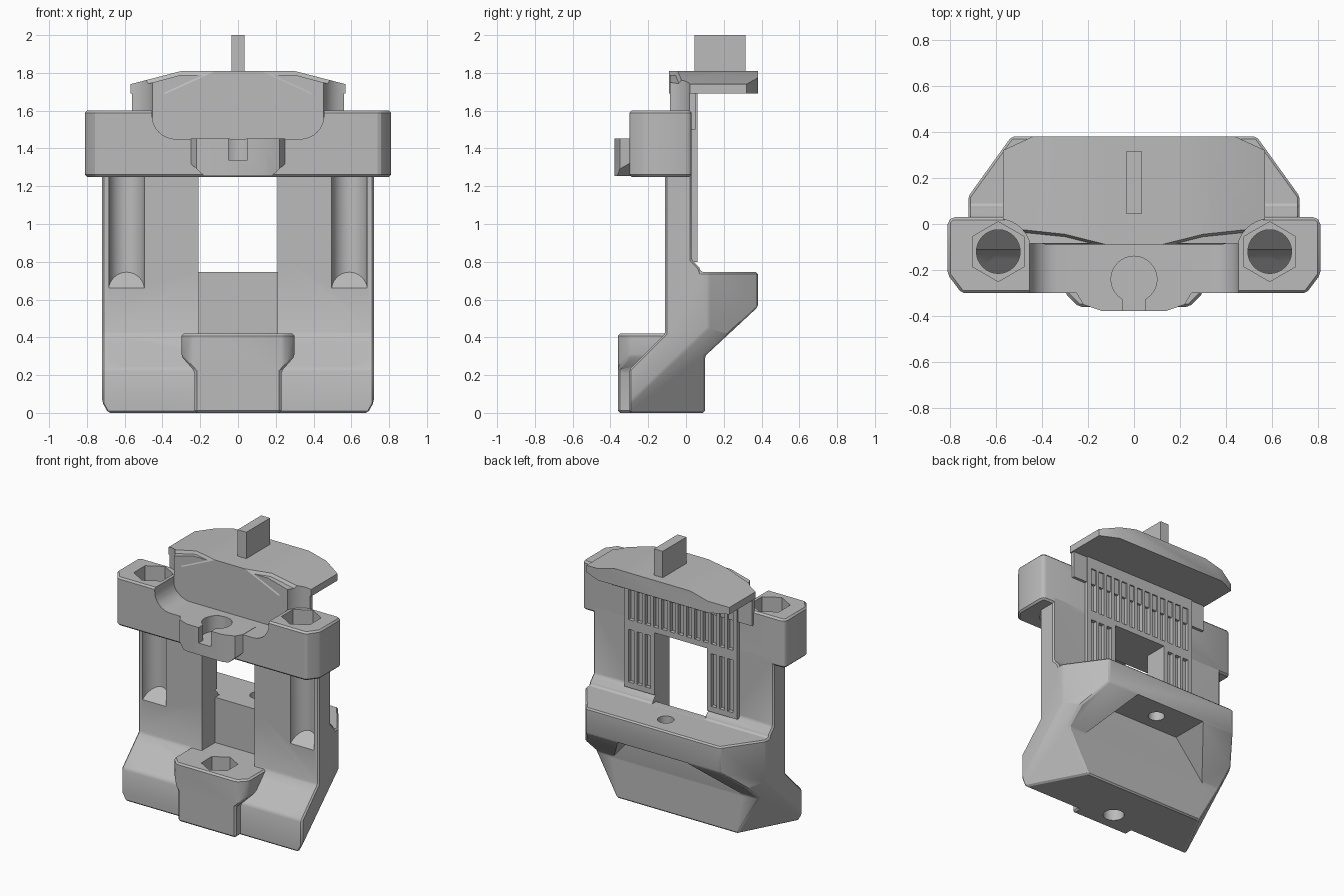
import bpy, bmesh, math
from mathutils import Vector

if "Cube" in bpy.data.objects:
    bpy.data.objects.remove(bpy.data.objects["Cube"], do_unlink=True)

grey = bpy.data.materials.new("plain_grey")
grey.use_nodes = True
GREY = (0.5, 0.5, 0.5, 1)
grey.diffuse_color = GREY
grey.node_tree.nodes["Principled BSDF"].inputs["Base Color"].default_value = GREY


def finish(bm, name):
    bmesh.ops.recalc_face_normals(bm, faces=bm.faces)
    mesh = bpy.data.meshes.new(name)
    bm.to_mesh(mesh)
    bm.free()
    mesh.materials.append(grey)
    ob = bpy.data.objects.new(name, mesh)
    bpy.context.collection.objects.link(ob)
    return ob


def prism(name, outline, lo, hi, axis):
    """Extrude a 2D outline between lo and hi along the given axis."""
    bm = bmesh.new()
    place = {"x": lambda a, b, t: (t, a, b),
             "y": lambda a, b, t: (a, t, b),
             "z": lambda a, b, t: (a, b, t)}[axis]
    face = bm.faces.new([bm.verts.new(place(a, b, lo)) for a, b in outline])
    ext = bmesh.ops.extrude_face_region(bm, geom=[face])
    moved = [v for v in ext["geom"] if isinstance(v, bmesh.types.BMVert)]
    bmesh.ops.translate(bm, verts=moved, vec=place(0, 0, hi - lo))
    return finish(bm, name)


def both(half):
    """Mirror a half outline across the first coordinate."""
    return half + [(-a, b) for a, b in reversed(half)]


def boxes(name, spans):
    bm = bmesh.new()
    for lo, hi in spans:
        made = bmesh.ops.create_cube(bm, size=1)["verts"]
        for v in made:
            v.co = [l + (c + 0.5) * (h - l) for c, l, h in zip(v.co, lo, hi)]
    return finish(bm, name)


def rod(start, end, radius, sides=32):
    a, b = Vector(start), Vector(end)
    bm = bmesh.new()
    bmesh.ops.create_cone(bm, cap_ends=True, segments=sides, radius1=radius,
                          radius2=radius, depth=(b - a).length)
    turn = (b - a).to_track_quat("Z", "Y").to_matrix()
    for v in bm.verts:
        v.co = turn @ v.co + (a + b) / 2
    return finish(bm, "cutter")


def slice_off(ob, point, normal, mirror=True):
    """Remove everything on the normal's side of a plane, on both flanks."""
    bm = bmesh.new()
    bm.from_mesh(ob.data)
    for s in ((1, -1) if mirror else (1,)):
        p, n = Vector(point), Vector(normal)
        p.x *= s
        n.x *= s
        bmesh.ops.bisect_plane(bm, geom=bm.verts[:] + bm.edges[:] + bm.faces[:],
                               plane_co=p, plane_no=n, clear_outer=True)
        bmesh.ops.holes_fill(bm, edges=[e for e in bm.edges if e.is_boundary], sides=0)
    bmesh.ops.recalc_face_normals(bm, faces=bm.faces)
    bm.to_mesh(ob.data)
    bm.free()


def apply(ob, mod):
    with bpy.context.temp_override(object=ob, active_object=ob):
        bpy.ops.object.modifier_apply(modifier=mod.name)


def bevel(ob, width=0.012):
    mod = ob.modifiers.new("bevel", "BEVEL")
    mod.width, mod.segments = width, 1
    apply(ob, mod)


def cut(cutter, *targets):
    for ob in targets:
        mod = ob.modifiers.new("cut", "BOOLEAN")
        mod.operation, mod.solver, mod.object = "DIFFERENCE", "EXACT", cutter
        apply(ob, mod)
    bpy.data.objects.remove(cutter, do_unlink=True)


# Main frame: foot, legs and rear shelf in one side profile
frame = prism("main_frame", [
    (-0.3, 0), (-0.3, 0.23), (-0.11, 0.42), (-0.11, 1.3), (0.03, 1.3), (0.03, 0.81),
    (0.07, 0.77), (0.08, 0.745), (0.38, 0.745), (0.38, 0.56), (0.1, 0.3), (0.1, 0)],
    -0.72, 0.72, "x")
slice_off(frame, (0.72, 0.12, 0.45), (0.25, 0.18, 0))
slice_off(frame, (0.72, -0.3, 0.05), (0.79, 0.42, -0.44))
bevel(frame, 0.01)

# Lower front boss
lower_boss = prism("lower_boss", both([(0.23, 0), (0.23, 0.22), (0.3, 0.3), (0.3, 0.42)]),
                   -0.36, -0.08, "y")
slice_off(lower_boss, (0.24, -0.36, 0), (1, -1, 0))
bevel(lower_boss)

# Upper cross bar with a rounded trough
bar = prism("upper_bar", both([(0.79, 0.03), (0.81, 0.01), (0.81, -0.22), (0.75, -0.3)]),
            1.25, 1.6, "z")
bevel(bar)
arc = [(0.33 + 0.125 * math.sin(t), 1.575 - 0.125 * math.cos(t))
       for t in [i * math.pi / 16 for i in range(9)]]
cut(prism("cutter", both(arc + [(0.455, 1.75)]), -0.5, -0.08, "y"), bar)

# Upper front boss
upper_boss = prism("upper_boss", both([(0.18, 1.255), (0.25, 1.32), (0.25, 1.452)]),
                   -0.378, -0.15, "y")
slice_off(upper_boss, (0.14, -0.378, 0), (0.35, -1, 0))
slice_off(upper_boss, (0.22, -0.35, 0), (1, -0.6, 0))

# Face plate, overhanging cap and fin
face_plate = prism("face_plate", both([(0.56, 1.5), (0.56, 1.72), (0.3, 1.79)]),
                   -0.085, 0.05, "y")
cap = prism("cap", both([(0.57, 1.69), (0.57, 1.74), (0.3, 1.81), (0.16, 1.81)]),
            -0.09, 0.38, "y")
slice_off(cap, (0.57, 0.32, 0), (0.06, 0.13, 0))
slice_off(cap, (0.16, -0.085, 1.8), (0.25, -1, 0.55))
fin = boxes("fin", [((-0.035, 0.045, 1.78), (0.035, 0.315, 2))])

# Rear rib panel with rows of slots
rib_panel = boxes("rib_panel", [((-0.45, 0, 0.8), (0.45, 0.06, 1.69))])
slots = []
for i in range(-6, 7):
    x = i * 0.066
    slots.append(((x - 0.021, 0.032, 1.29), (x + 0.021, 0.2, 1.61)))
    if abs(x) > 0.24:
        slots.append(((x - 0.021, 0.032, 0.84), (x + 0.021, 0.2, 1.22)))
cut(boxes("cutter", slots), rib_panel)

# Window between the legs
cut(boxes("cutter", [((-0.21, -0.2, 0.42), (0.21, 0.04, 1.25))]), frame)
cut(boxes("cutter", [((-0.21, -0.2, 0.746), (0.21, 0.09, 1.25))]), frame, rib_panel)

# Splayed pocket below the shelf, and the shelf hole
cut(prism("cutter", both([(0.28, 0.56), (0.52, 0.28)]), 0.1, 0.6, "y"), frame)
cut(rod((0, 0.23, 0.5), (0, 0.23, 0.9), 0.055), frame)

# Lower boss: hexagonal nut seat and bolt hole
cut(rod((0, -0.21, 0.3), (0, -0.21, 0.6), 0.12, 6), lower_boss, frame)
cut(rod((0, -0.21, -0.1), (0, -0.21, 0.35), 0.07), lower_boss, frame)

# Upper boss: round magnet seat with a front slot
cut(rod((0, -0.24, 1.34), (0, -0.24, 1.6), 0.1), upper_boss, bar)
cut(boxes("cutter", [((-0.05, -0.5, 1.34), (0.05, -0.24, 1.6))]), upper_boss, bar)

for s in (-1, 1):
    # Vertical bolt channels with hexagonal seats
    x = 0.59 * s
    channel = rod((x, -0.12, 0.4), (x, -0.12, 1.45), 0.095)
    slice_off(channel, (0, -0.11, 0.66), (0, 1, -1), mirror=False)
    cut(channel, frame, bar)
    cut(rod((x, -0.12, 1.42), (x, -0.12, 1.75), 0.13, 6), bar)
    cut(rod((x, -0.12, 1.3), (x, -0.12, 1.95), 0.142), face_plate, cap)
    # Slanted bolt holes in the foot
    x = 0.585 * s
    cut(rod((x, -0.36, 0.49), (x, -0.145, 0.275), 0.122, 6), frame)
    cut(rod((x, -0.3, 0.41), (x, 0.3, -0.19), 0.08), frame)
    # Counterbored screw holes through the legs and face plate
    x = 0.35 * s
    cut(rod((x, -0.3, 0.87), (x, 0.3, 0.87), 0.06), frame, rib_panel)
    cut(rod((x, -0.3, 0.87), (x, -0.07, 0.87), 0.105), frame)
    cut(rod((x, -0.3, 1.57), (x, 0.3, 1.57), 0.06), bar, face_plate, rib_panel)
    cut(rod((x, -0.3, 1.57), (x, -0.045, 1.57), 0.105), bar, face_plate)

# Smooth the round holes, keep edges sharp
parts = [frame, lower_boss, bar, upper_boss, face_plate, cap, fin, rib_panel]
bpy.ops.object.select_all(action="DESELECT")
for ob in parts:
    ob.select_set(True)
bpy.context.view_layer.objects.active = frame
bpy.ops.object.shade_smooth_by_angle(angle=math.radians(25))
